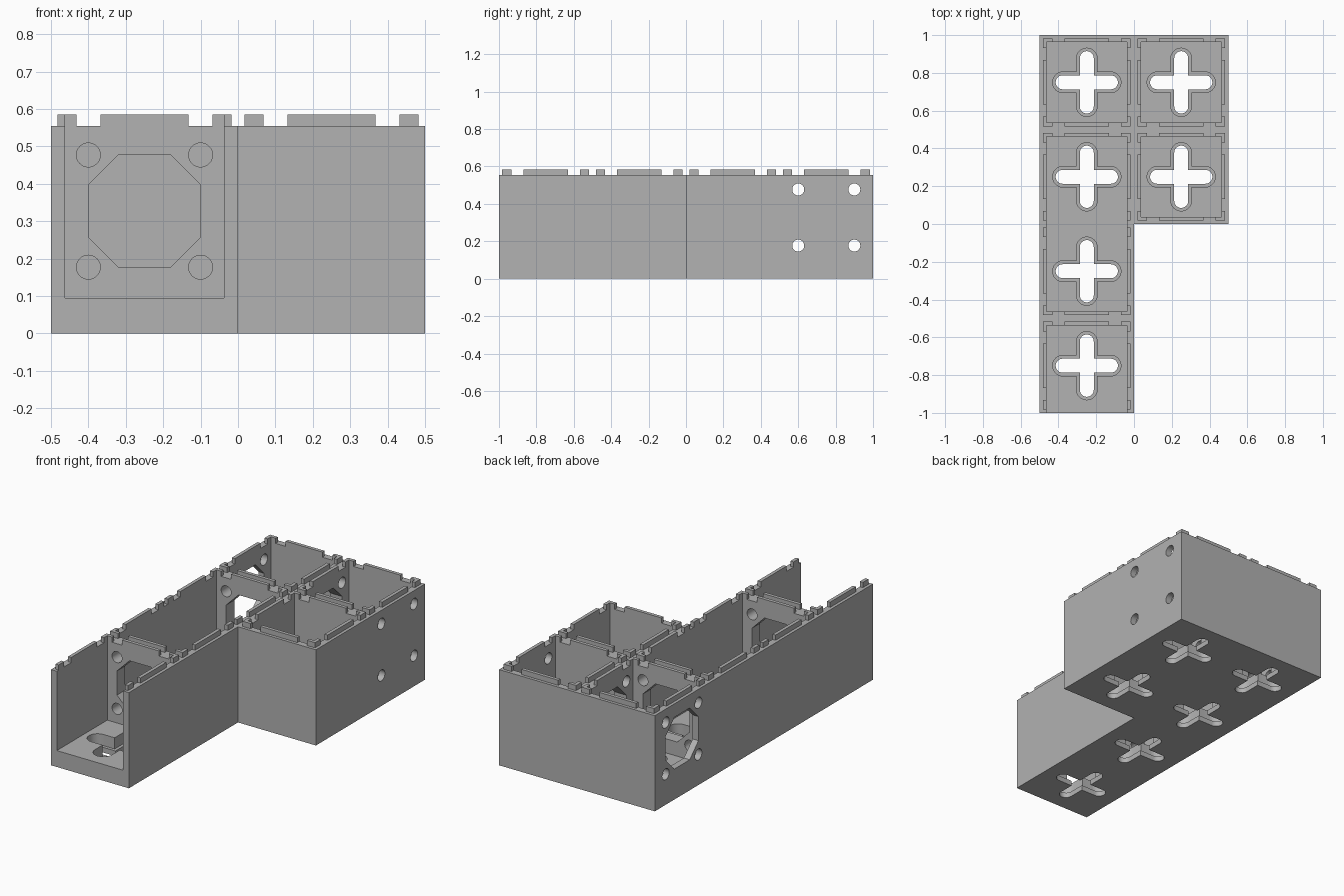
import bpy, bmesh
from math import sin, cos, pi, radians
from mathutils import Matrix, Vector

default = bpy.data.objects.get("Cube")
if default:
    bpy.data.objects.remove(default)

HALF = 0.25       # half of one square cell
INNER = 0.2125    # half of a cell's clear inside
FLOOR = 0.095     # floor thickness
TOP = 0.555       # wall height
TAB = 0.03        # tab height
MID_Z = 0.327     # height of the window centres

grey = bpy.data.materials.new("plain_grey")
grey.use_nodes = True
colour = (0.445, 0.445, 0.445, 1)
grey.diffuse_color = colour
grey.node_tree.nodes["Principled BSDF"].inputs["Base Color"].default_value = colour

left_cells = [(-HALF, y) for y in (-0.75, -0.25, 0.25, 0.75)]
right_cells = [(HALF, y) for y in (0.25, 0.75)]
cells = left_cells + right_cells


def prism(bm, outline, z0, z1, matrix=Matrix()):
    """Extrude a flat outline from z0 to z1, then place it."""
    low = [bm.verts.new(matrix @ Vector((x, y, z0))) for x, y in outline]
    high = [bm.verts.new(matrix @ Vector((x, y, z1))) for x, y in outline]
    bm.faces.new(low[::-1])
    bm.faces.new(high)
    n = len(outline)
    for i in range(n):
        j = (i + 1) % n
        bm.faces.new((low[i], low[j], high[j], high[i]))


def box(bm, x0, x1, y0, y1, z0, z1):
    prism(bm, [(x0, y0), (x1, y0), (x1, y1), (x0, y1)], z0, z1)


def finish(name, bm):
    bmesh.ops.recalc_face_normals(bm, faces=bm.faces[:])
    mesh = bpy.data.meshes.new(name)
    bm.to_mesh(mesh)
    bm.free()
    mesh.materials.append(grey)
    obj = bpy.data.objects.new(name, mesh)
    bpy.context.collection.objects.link(obj)
    return obj


def circle(cx, cy, r, n=32):
    return [(cx + r * cos(2 * pi * i / n), cy + r * sin(2 * pi * i / n)) for i in range(n)]


def rounded_cross(w, length, steps=12):
    """Cross with round arm tips and square inner corners."""
    points = []
    for arm in range(4):
        c, s = round(cos(arm * pi / 2)), round(sin(arm * pi / 2))
        shape = [(w, -w)]
        for i in range(steps + 1):
            a = -pi / 2 + pi * i / steps
            shape.append((length - w + w * cos(a), w * sin(a)))
        points += [(x * c - y * s, x * s + y * c) for x, y in shape]
    return points


# Solid L-shaped block
bm = bmesh.new()
prism(bm, [(-0.5, -1), (0, -1), (0, 0), (0.5, 0), (0.5, 1), (-0.5, 1)], 0, TOP)
tray = finish("tray_body", bm)

# Compartments: open-fronted, double length, then three single ones
bm = bmesh.new()
spans = [(-HALF, -1.1, -0.75 + INNER), (-HALF, -0.25 - INNER, 0.25 + INNER)]
spans += [(x, y - INNER, y + INNER) for x, y in [left_cells[3]] + right_cells]
for x, y0, y1 in spans:
    box(bm, x - INNER, x + INNER, y0, y1, FLOOR, 0.8)
cutters = [finish("compartment_cutter", bm)]

# Cross-shaped floor slots, wider in the upper part
for name, w, length, z0, z1 in (("slot_cutter", 0.037, 0.165, -0.1, 0.07),
                                ("slot_pocket_cutter", 0.055, 0.181, 0.03, 0.2)):
    bm = bmesh.new()
    for x, y in cells:
        prism(bm, rounded_cross(w, length), z0, z1, Matrix.Translation((x, y, 0)))
    cutters.append(finish(name, bm))

# Octagonal windows with four bolt holes; the outer right wall has bolt holes only
a, b = 0.15, 0.07
octagon = [(a, -b), (a, b), (b, a), (-b, a), (-a, b), (-a, -b), (-b, -a), (b, -a)]
upright = Matrix.Rotation(radians(90), 4, "X")
sideways = Matrix.Rotation(radians(90), 4, "Z") @ upright
openings = [((-HALF, -0.5), upright, True), ((-HALF, 0.5), upright, True),
            ((-0.5, 0.75), sideways, True), ((0, 0.75), sideways, True),
            ((0.5, 0.75), sideways, False)]
bm = bmesh.new()
for (x, y), turn, window in openings:
    place = Matrix.Translation((x, y, MID_Z)) @ turn
    if window:
        prism(bm, octagon, -0.06, 0.06, place)
    for sx in (-a, a):
        for sy in (-a, a):
            prism(bm, circle(sx, sy, 0.032), -0.06, 0.06, place)
cutters.append(finish("window_cutter", bm))

# Cut everything out of the block
bpy.context.view_layer.objects.active = tray
for cutter in cutters:
    cutter.hide_render = True
    mod = tray.modifiers.new(cutter.name, "BOOLEAN")
    mod.operation = "DIFFERENCE"
    mod.solver = "EXACT"
    mod.object = cutter
    bpy.ops.object.modifier_apply(modifier=mod.name)
for cutter in cutters:
    bpy.data.objects.remove(cutter)

# Locking tabs along the inner rim of every wall
EDGE, END, MID = 0.2325, 0.182, 0.118
open_sides = {(-HALF, -0.75, -1), (-HALF, -0.25, 1), (-HALF, 0.25, -1)}
bm = bmesh.new()
for cx, cy in cells:
    for s in (-1, 1):
        u0, u1 = sorted((s * INNER, s * EDGE))
        for v0, v1 in ((-EDGE, -END), (-MID, MID), (END, EDGE)):
            box(bm, cx + u0, cx + u1, cy + v0, cy + v1, TOP, TOP + TAB)
        if (cx, cy, s) in open_sides:
            continue
        for v0, v1 in ((-INNER, -END), (-MID, MID), (END, INNER)):
            box(bm, cx + v0, cx + v1, cy + u0, cy + u1, TOP, TOP + TAB)
tabs = finish("locking_tabs", bm)

# Smooth the round holes, keep the edges sharp
bpy.ops.object.select_all(action="DESELECT")
for obj in (tray, tabs):
    obj.select_set(True)
bpy.context.view_layer.objects.active = tray
bpy.ops.object.shade_smooth_by_angle(angle=radians(30))
